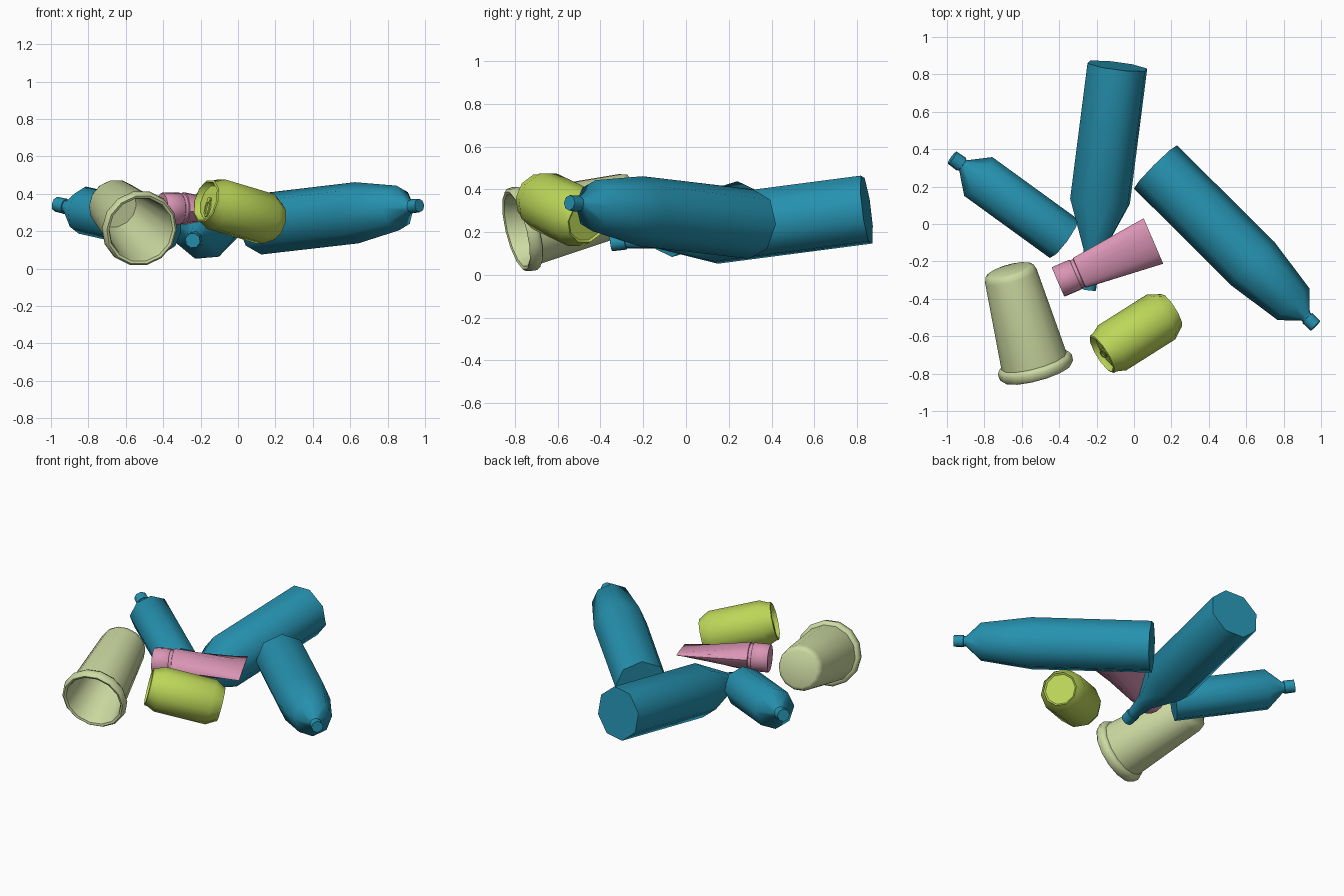
import bpy, bmesh, math
from mathutils import Vector, Matrix

if "Cube" in bpy.data.objects:
    bpy.data.objects.remove(bpy.data.objects["Cube"])


def material(name, rgb):
    m = bpy.data.materials.new(name)
    m.diffuse_color = (*rgb, 1)
    m.use_nodes = True
    m.node_tree.nodes["Principled BSDF"].inputs["Base Color"].default_value = m.diffuse_color
    return m


blue = material("blue_plastic", (0.019, 0.285, 0.43))
pale = material("pale_green", (0.61, 0.70, 0.36))
lime = material("lime_metal", (0.51, 0.68, 0.10))
pink = material("pink_plastic", (0.70, 0.30, 0.46))


def frame(start, end, roll=0):
    """Matrix at start with local z pointing to end and local x level."""
    z = (Vector(end) - Vector(start)).normalized()
    x = z.cross(Vector((0, 0, 1))).normalized()
    y = z.cross(x)
    rot = Matrix((x, y, z)).transposed().to_4x4()
    return Matrix.Translation(start) @ rot @ Matrix.Rotation(math.radians(roll), 4, 'Z')


def loft(name, profile, sides, matrix, mat, smooth=50, closed=False):
    """Rings along local z from (height, x radius[, y radius]); ends are capped."""
    bm = bmesh.new()
    rings = []
    for p in profile:
        h, rx, ry = p[0], p[1], p[-1]
        rings.append([bm.verts.new((rx * math.cos(a), ry * math.sin(a), h))
                      for a in (2 * math.pi * i / sides for i in range(sides))])
    pairs = list(zip(rings, rings[1:]))
    if closed:
        pairs.append((rings[-1], rings[0]))
    else:
        bm.faces.new(rings[0])
        bm.faces.new(rings[-1])
    for a, b in pairs:
        for i in range(sides):
            j = (i + 1) % sides
            bm.faces.new((a[i], a[j], b[j], b[i]))
    bmesh.ops.recalc_face_normals(bm, faces=bm.faces)
    me = bpy.data.meshes.new(name)
    bm.to_mesh(me)
    bm.free()
    ob = bpy.data.objects.new(name, me)
    bpy.context.collection.objects.link(ob)
    ob.matrix_world = matrix
    me.materials.append(mat)
    bpy.ops.object.select_all(action='DESELECT')
    ob.select_set(True)
    bpy.context.view_layer.objects.active = ob
    bpy.ops.object.shade_smooth_by_angle(angle=math.radians(smooth))
    return ob


# Large bottle with a blunt shoulder
loft("large_bottle",
     [(0, .163), (.735, .164), (1.045, .120), (1.135, .032), (1.148, .032),
      (1.15, .038), (1.21, .036)],
     8, frame((.115, .305, .238), (.973, -.548, .338)), blue)

# Long-necked bottle
loft("long_neck_bottle",
     [(0, .168), (.735, .168), (1.0, .058), (1.145, .036), (1.147, .042), (1.215, .041)],
     8, frame((-.089, .845, .306), (-.242, -.350, .150), 27.5), blue)

# Small bottle
loft("small_bottle",
     [(0, .128), (.575, .128), (.675, .036), (.685, .036), (.687, .042), (.75, .040)],
     8, frame((-.375, -.078, .21), (-.976, .358, .345)), blue)

# Hollow cup, running from the inside floor over the lip to the outside base
loft("cup",
     [(.565, .122), (.03, .168), (.005, .176), (0, .190), (.012, .202), (.045, .205),
      (.062, .196), (.066, .180), (.55, .143), (.578, .134), (.588, .115)],
     14, frame((-.518, -.795, .207), (-.668, -.242, .345)), pale)

# Can with recessed lid
can = frame((-.174, -.698, .362), (.2, -.462, .25))
loft("can",
     [(.03, .094), (.022, .102), (0, .110), (.004, .119), (.02, .119), (.07, .142),
      (.39, .142), (.44, .112), (.455, .105), (.447, .095)],
     10, can, lime, 40)

# Pull tab ring and rivet on the lid
loft("can_tab",
     [(0, .026, .048), (.008, .026, .048), (.008, .015, .034), (0, .015, .034)],
     12, can @ Matrix.Translation((0, .035, .018)), lime, closed=True)
loft("can_rivet", [(0, .014), (.014, .012)], 8, can @ Matrix.Translation((0, -.012, .017)), lime)

# Squeeze tube: cap and body flattening to the crimped end
tube = frame((-.406, -.310, .32), (.104, -.091, .325), 9.5)
loft("tube_cap", [(0, .084), (.004, .087), (.10, .087), (.104, .083)], 14, tube, pink)
loft("tube_body",
     [(.10, .082), (.122, .082), (.125, .088), (.555, .134, .004)], 14, tube, pink)
